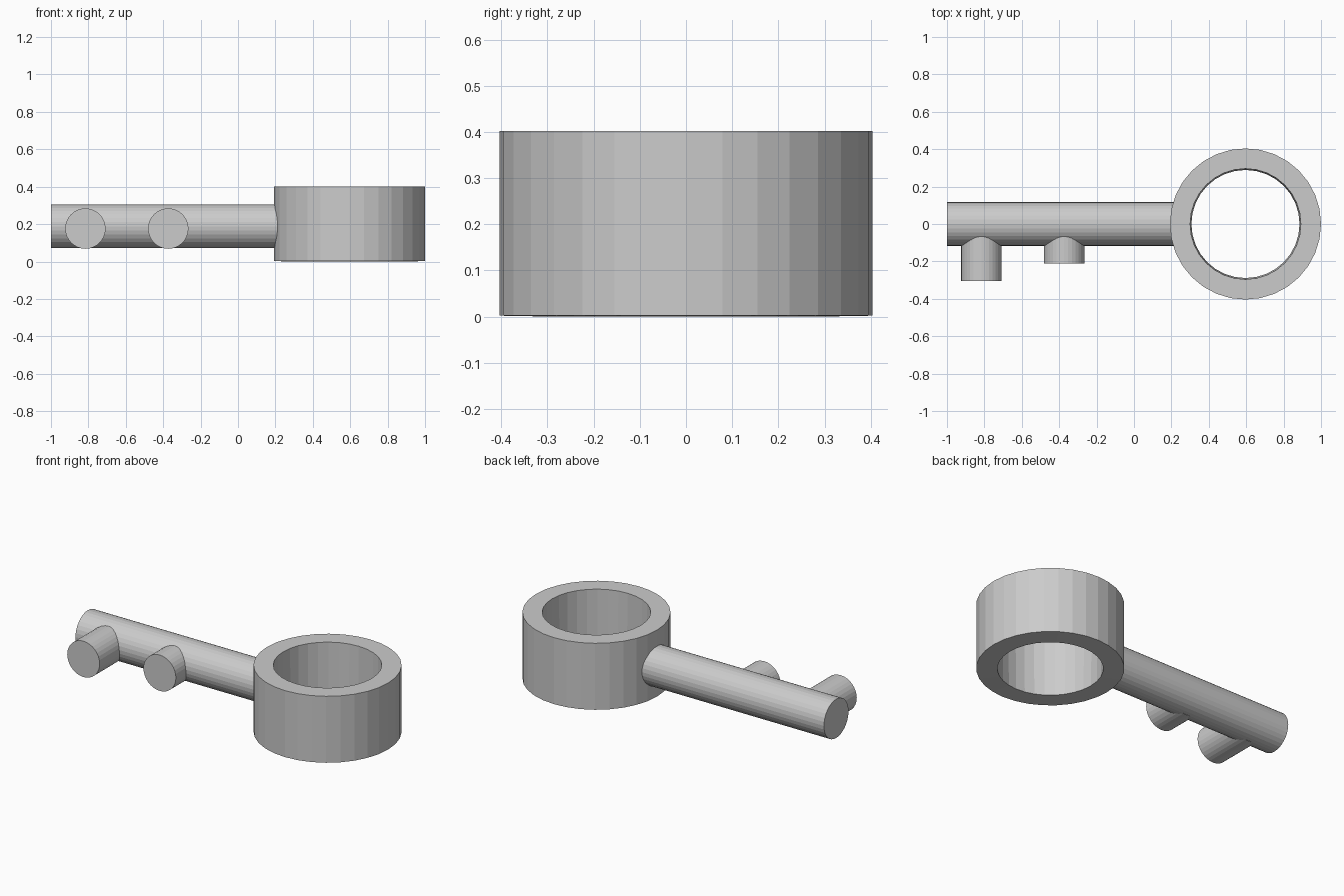
import bpy, bmesh
from math import cos, sin, pi
from mathutils import Vector

if "Cube" in bpy.data.objects:
    bpy.data.objects.remove(bpy.data.objects["Cube"])


def finish(name, bm):
    bmesh.ops.recalc_face_normals(bm, faces=bm.faces)
    mesh = bpy.data.meshes.new(name)
    bm.to_mesh(mesh)
    bm.free()
    obj = bpy.data.objects.new(name, mesh)
    bpy.context.collection.objects.link(obj)
    return obj


def rod(name, start, end, radius, sides=32):
    start, end = Vector(start), Vector(end)
    axis = end - start
    bm = bmesh.new()
    bmesh.ops.create_cone(bm, cap_ends=True, segments=sides, radius1=radius,
                          radius2=radius, depth=axis.length)
    obj = finish(name, bm)
    # Bake the direction into the mesh so that rod runs start to end
    rot = axis.to_track_quat('Z', 'Y').to_matrix().to_4x4()
    obj.data.transform(rot)
    obj.location = (start + end) / 2
    return obj


def ring(name, centre, profile, sides=32):
    # Closed radius/height profile swept around the vertical axis
    bm = bmesh.new()
    loops = []
    for i in range(sides):
        a = 2 * pi * i / sides
        loops.append([bm.verts.new((r * cos(a), r * sin(a), z)) for r, z in profile])
    n = len(profile)
    for i in range(sides):
        p, q = loops[i], loops[(i + 1) % sides]
        for j in range(n):
            k = (j + 1) % n
            bm.faces.new((p[j], q[j], q[k], p[k]))
    obj = finish(name, bm)
    obj.location = centre
    return obj


# Handle ring, its bore narrowing slightly to the bottom
ring("handle_ring", (0.596, 0, 0),
     [(0.404, 0.002), (0.404, 0.402), (0.296, 0.402), (0.289, 0.0)])

# Shaft, ending inside the ring wall
rod("shaft", (-1, 0, 0.188), (0.25, 0, 0.188), 0.117)

# Teeth: x position and front end
for name, x, y in (("long_tooth", -0.816, -0.304), ("short_tooth", -0.373, -0.212)):
    rod(name, (x, 0, 0.176), (x, y, 0.176), 0.108)
